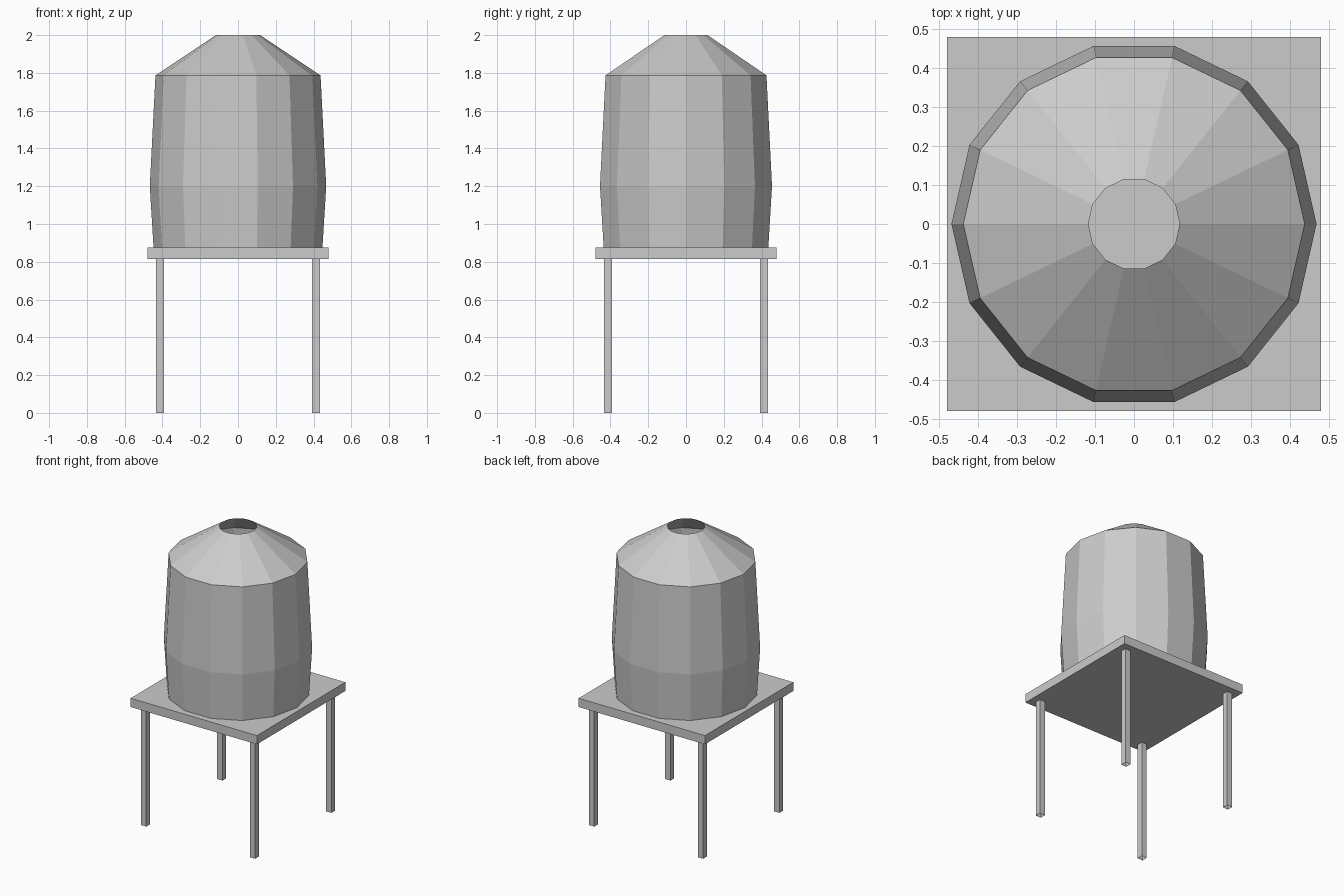
import bpy, bmesh
from math import cos, sin, tau

if "Cube" in bpy.data.objects:
    bpy.data.objects.remove(bpy.data.objects["Cube"])


def make_object(name, bm):
    mesh = bpy.data.meshes.new(name)
    bm.to_mesh(mesh)
    bm.free()
    obj = bpy.data.objects.new(name, mesh)
    bpy.context.collection.objects.link(obj)
    return obj


def box(name, lo, hi, open_ends=False):
    bm = bmesh.new()
    bmesh.ops.create_cube(bm, size=1)
    for v in bm.verts:
        v.co = [lo[i] if v.co[i] < 0 else hi[i] for i in range(3)]
    if open_ends:
        bm.normal_update()
        ends = [f for f in bm.faces if abs(f.normal.z) > 0.5]
        bmesh.ops.delete(bm, geom=ends, context='FACES_ONLY')
    return make_object(name, bm)


def lathe(name, profile, sides):
    bm = bmesh.new()
    rings = [[bm.verts.new((r * cos(tau * i / sides), r * sin(tau * i / sides), z))
              for i in range(sides)] for r, z in profile]
    for low, high in zip(rings, rings[1:]):
        for i in range(sides):
            j = (i + 1) % sides
            bm.faces.new((low[i], low[j], high[j], high[i]))
    return make_object(name, bm)


# Barrel-shaped tank with a conical roof, open at the top
lathe("tank", [(0.447, 0.875), (0.467, 1.2), (0.437, 1.787), (0.117, 2.0)], 14)

# Square platform
box("platform", (-0.479, -0.479, 0.815), (0.479, 0.479, 0.875))

# Four hollow square legs
C, H = 0.413, 0.02
for x, side in ((-C, "left"), (C, "right")):
    for y, end in ((-C, "front"), (C, "back")):
        box(f"{end}_{side}_leg", (x - H, y - H, 0), (x + H, y + H, 0.815), True)
